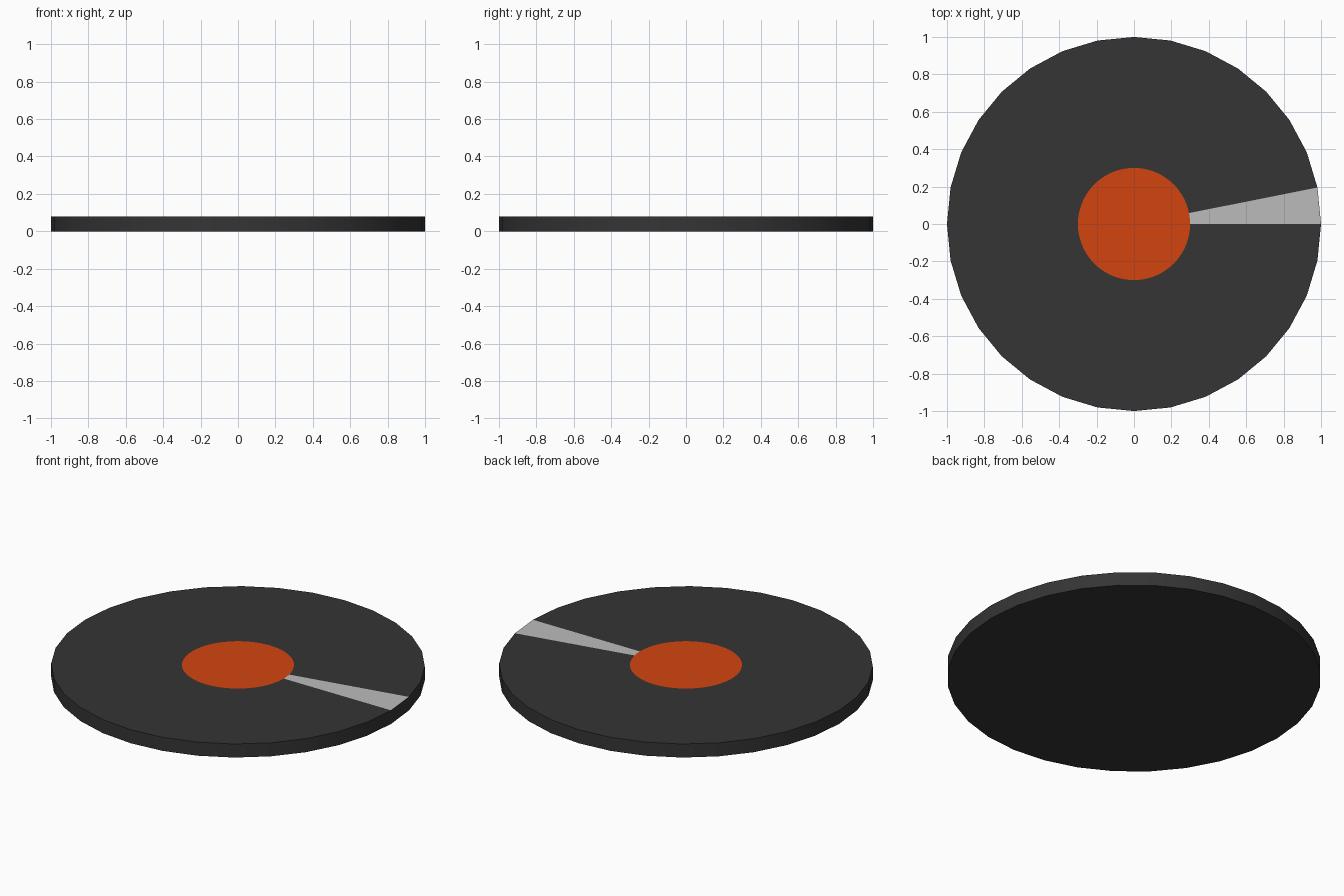
import bpy, bmesh
from math import cos, sin, tau

if "Cube" in bpy.data.objects:
    bpy.data.objects.remove(bpy.data.objects["Cube"])

SIDES, HEIGHT = 32, 0.08


def material(name, rgb):
    mat = bpy.data.materials.new(name)
    mat.diffuse_color = (*rgb, 1)
    mat.use_nodes = True
    mat.node_tree.nodes["Principled BSDF"].inputs["Base Color"].default_value = mat.diffuse_color
    return mat


def add_object(name, bm, *mats):
    bmesh.ops.recalc_face_normals(bm, faces=bm.faces)
    mesh = bpy.data.meshes.new(name)
    bm.to_mesh(mesh)
    bm.free()
    obj = bpy.data.objects.new(name, mesh)
    bpy.context.collection.objects.link(obj)
    for mat in mats:
        mesh.materials.append(mat)
    bpy.ops.object.select_all(action='DESELECT')
    obj.select_set(True)
    bpy.context.view_layer.objects.active = obj
    bpy.ops.object.shade_smooth_by_angle()
    return obj


def ring(bm, z):
    return [bm.verts.new((cos(tau * i / SIDES), sin(tau * i / SIDES), z)) for i in range(SIDES)]


dark = material("dark", (0.035, 0.035, 0.035))
light = material("light_grey", (0.5, 0.5, 0.5))
orange = material("orange", (0.65, 0.06, 0.005))

# Disc: flat base, rim, and a fanned top whose first sector is the light stripe
bm = bmesh.new()
low, high = ring(bm, 0), ring(bm, HEIGHT)
centre = bm.verts.new((0, 0, HEIGHT))
bm.faces.new(low[::-1])
for i in range(SIDES):
    j = (i + 1) % SIDES
    bm.faces.new((low[i], low[j], high[j], high[i]))
    sector = bm.faces.new((centre, high[i], high[j]))
    sector.material_index = 1 if i == 0 else 0
add_object("disc", bm, dark, light)

# Round label lying just above the top face
bm = bmesh.new()
bmesh.ops.create_circle(bm, cap_ends=True, segments=64, radius=0.3)
bmesh.ops.translate(bm, verts=bm.verts, vec=(0, 0, HEIGHT + 0.001))
label = add_object("centre_label", bm, orange)
if label.data.polygons[0].normal.z < 0:
    label.data.flip_normals()
